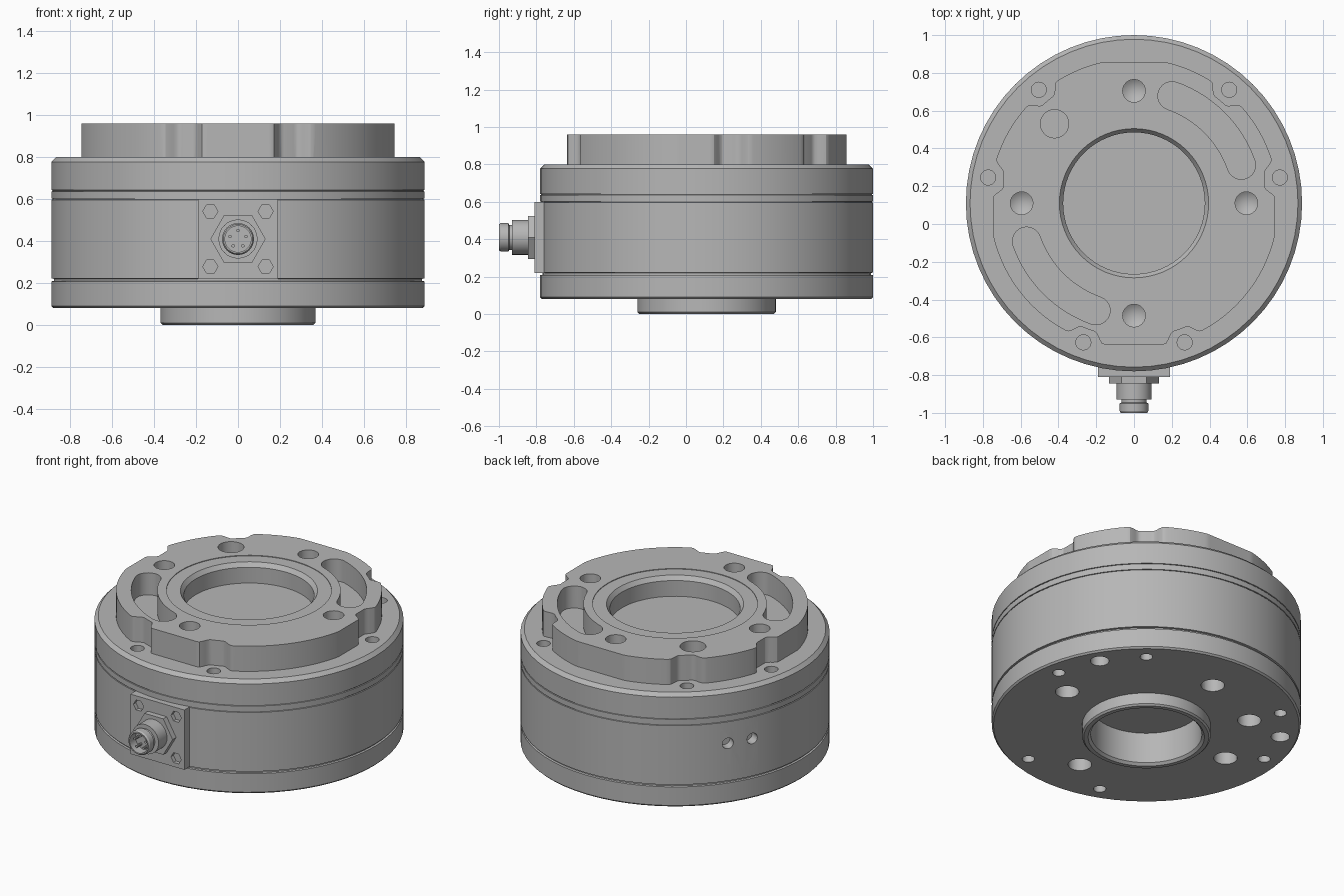
import bpy, bmesh, math
from mathutils import Matrix

old = bpy.data.objects.get("Cube")
if old:
    bpy.data.objects.remove(old, do_unlink=True)

AXIS_Y = 0.11          # offset of the round body from the origin
SCREWS = (10, 50, 130, 170, 250, 290)
TO_FRONT = Matrix.Rotation(math.radians(90), 4, 'X')

metal = bpy.data.materials.new("machined_grey")
metal.use_nodes = True
grey = (0.47, 0.47, 0.47, 1)
metal.diffuse_color = grey
metal.node_tree.nodes["Principled BSDF"].inputs["Base Color"].default_value = grey


def polar(r, deg):
    a = math.radians(deg)
    return r * math.cos(a), r * math.sin(a)


def lathe(bm, profile, segs=24, matrix=Matrix()):
    """Revolve (radius, z) points about local z; radius 0 closes an end."""
    rings = []
    for r, z in profile:
        n = segs if r > 0 else 1
        rings.append([bm.verts.new(matrix @ Matrix.Translation((*polar(r, 360 * i / segs), z)).translation)
                      for i in range(n)])
    for a, b in zip(rings, rings[1:]):
        for i in range(segs):
            j = (i + 1) % segs
            quad = [a[i % len(a)], a[j % len(a)], b[j % len(b)], b[i % len(b)]]
            bm.faces.new(list(dict.fromkeys(quad)))


def rod(bm, r, z0, z1, segs=24, matrix=Matrix()):
    lathe(bm, [(0, z0), (r, z0), (r, z1), (0, z1)], segs, matrix)


def prism(bm, outline, z0, z1):
    low = [bm.verts.new((x, y, z0)) for x, y in outline]
    face = bm.faces.new(low)
    top = bmesh.ops.extrude_face_region(bm, geom=[face])["geom"]
    bmesh.ops.translate(bm, verts=[g for g in top if isinstance(g, bmesh.types.BMVert)],
                        vec=(0, 0, z1 - z0))


def make(name, bm):
    bmesh.ops.recalc_face_normals(bm, faces=bm.faces)
    mesh = bpy.data.meshes.new(name)
    bm.to_mesh(mesh)
    bm.free()
    mesh.materials.append(metal)
    ob = bpy.data.objects.new(name, mesh)
    bpy.context.collection.objects.link(ob)
    return ob


def activate(ob):
    bpy.ops.object.select_all(action='DESELECT')
    ob.select_set(True)
    bpy.context.view_layer.objects.active = ob


def combine(ob, tool, operation):
    activate(ob)
    mod = ob.modifiers.new("bool", 'BOOLEAN')
    mod.operation, mod.solver, mod.object = operation, 'EXACT', tool
    bpy.ops.object.modifier_apply(modifier=mod.name)
    bpy.data.objects.remove(tool, do_unlink=True)


def finish(ob):
    ob.location.y = AXIS_Y
    activate(ob)
    bpy.ops.object.shade_smooth_by_angle(angle=math.radians(28))


# Housing: lower collar with bore, base ring, drum and chamfered flange
R = 0.89
bm = bmesh.new()
profile = [(0, 0.21), (0.32, 0.21), (0.32, 0.015), (0.335, 0), (0.36, 0), (0.37, 0.01),
           (0.37, 0.08), (0.88, 0.08), (R, 0.09), (R, 0.208), (0.878, 0.21),
           (0.878, 0.22), (R, 0.222)]
for seam in (0.6, 0.64):
    profile += [(R, seam - 0.003), (R - 0.006, seam - 0.002),
                (R - 0.006, seam + 0.002), (R, seam + 0.003)]
profile += [(R, 0.778), (0.868, 0.8), (0, 0.8)]
lathe(bm, profile, 64)
housing = make("housing", bm)


# Raised boss: circle with four slight flats and a scallop at each screw
def boss_radius(deg):
    flat = (deg + 45) % 90 - 45
    r = min(0.765, 0.747 / math.cos(math.radians(flat)))
    gap = min(abs((deg - s + 180) % 360 - 180) for s in SCREWS)
    t = min(1, max(0, (math.radians(gap) * 0.77 - 0.04) / 0.065))
    return r - 0.055 * (1 - t * t * (3 - 2 * t))


bm = bmesh.new()
prism(bm, [polar(boss_radius(d), d) for d in range(0, 360, 1)], 0.75, 0.96)
combine(housing, make("boss", bm), 'UNION')

# Cutters for the top: central bore, drilled holes, curved pockets
bm = bmesh.new()
lathe(bm, [(0, 0.83), (0.375, 0.83), (0.375, 0.93), (0.395, 0.956),
           (0.475, 0.956), (0.475, 1), (0, 1)], 64)
for k in range(4):
    spot = Matrix.Translation((*polar(0.595, 90 * k), 0))
    lathe(bm, [(0, 0.74), (0.06, 0.78), (0.06, 1), (0, 1)], 24, spot)
rod(bm, 0.075, 0.78, 1, 32, Matrix.Translation((*polar(0.595, 135), 0)))
for turn in (0, 180):
    outline = [polar(0.678, turn + 19.5 + 51 * i / 16) for i in range(17)]
    for end, first in ((70.5, 70.5), (19.5, 199.5)):
        cx, cy = polar(0.603, turn + end)
        for i in range(1, 12):
            dx, dy = polar(0.075, turn + first + 15 * i)
            outline.append((cx + dx, cy + dy))
        if end > 45:
            outline += [polar(0.528, turn + 70.5 - 51 * i / 16) for i in range(17)]
    prism(bm, outline, 0.82, 1)

# Cutters for flange screws, underside holes and the two side holes
for deg in SCREWS:
    spot = Matrix.Translation((*polar(0.784, deg), 0))
    rod(bm, 0.04, 0.7, 0.9, 20, spot)
    rod(bm, 0.036, 0, 0.17, 20, spot)
for r, ring, degs in ((0.068, 0.595, (0, 90, 135, 180, 270)), (0.054, 0.784, (30, 150))):
    for deg in degs:
        rod(bm, r, 0, 0.18, 24, Matrix.Translation((*polar(ring, deg), 0)))
for deg in (145, 155):
    aim = Matrix.Rotation(math.radians(deg), 4, 'Z') @ Matrix.Rotation(math.radians(90), 4, 'Y')
    rod(bm, 0.034, 0.83, 1, 20, Matrix.Translation((0, 0, 0.46)) @ aim)
combine(housing, make("hole_cutters", bm), 'DIFFERENCE')
finish(housing)

# Connector mounting plate with four hex socket screws
bm = bmesh.new()
bmesh.ops.create_cube(bm, size=1, matrix=Matrix.Translation((0, -0.86, 0.41))
                      @ Matrix.Diagonal((0.38, 0.12, 0.38, 1)))
plate = make("connector_plate", bm)
bm = bmesh.new()
for sx in (-1, 1):
    for sz in (-1, 1):
        rod(bm, 0.036, 0.895, 1, 6, Matrix.Translation((sx * 0.132, 0, 0.41 + sz * 0.132)) @ TO_FRONT)
combine(plate, make("socket_cutters", bm), 'DIFFERENCE')
finish(plate)

# Connector: hex nut, stepped hollow barrel and five pins
at_port = Matrix.Translation((0, 0, 0.41)) @ TO_FRONT
bm = bmesh.new()
rod(bm, 0.132, 0.915, 0.955, 6, at_port)
finish(make("connector_nut", bm))

bm = bmesh.new()
lathe(bm, [(0, 0.94), (0.093, 0.94), (0.093, 1.04), (0.067, 1.04), (0.067, 1.055),
           (0.076, 1.06), (0.076, 1.1), (0.07, 1.11), (0.062, 1.11), (0.062, 1.05),
           (0, 1.05)], 32, at_port)
finish(make("connector_barrel", bm))

bm = bmesh.new()
for k in range(5):
    rod(bm, 0.008, 1.04, 1.095, 10, at_port @ Matrix.Translation((*polar(0.04, 90 + 72 * k), 0)))
finish(make("connector_pins", bm))
